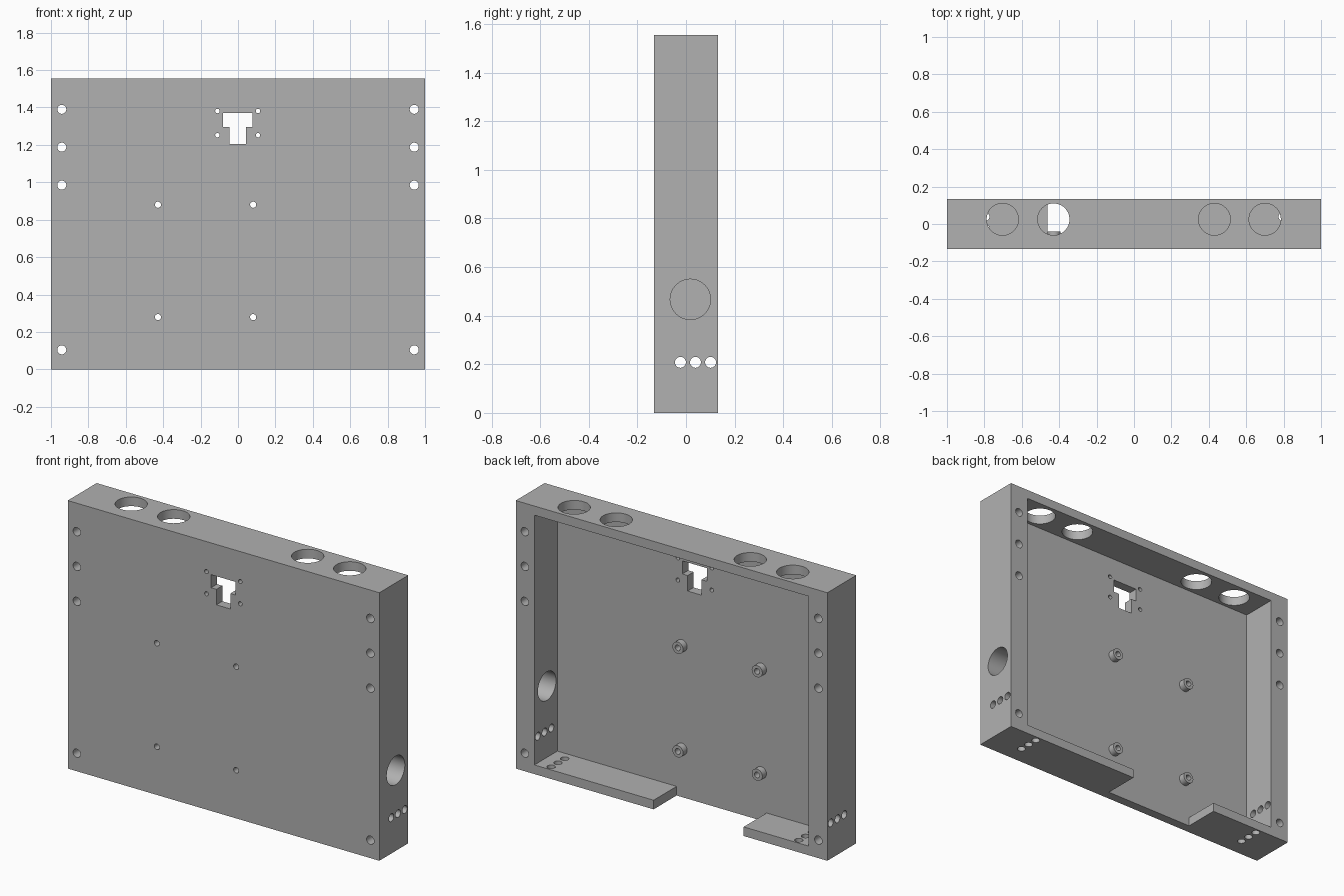
import bpy, bmesh, math
from mathutils import Matrix, Vector

cube = bpy.data.objects.get("Cube")
if cube:
    bpy.data.objects.remove(cube, do_unlink=True)

HALF_D, HEIGHT = 0.1325, 1.555
PANEL_Y = -0.078          # inner face of the front panel
WALL, SIDE = 0.053, 0.12  # top/bottom and side wall thickness

grey = bpy.data.materials.new("plain grey")
grey.use_nodes = True
grey.diffuse_color = (0.44, 0.44, 0.44, 1)
grey.node_tree.nodes["Principled BSDF"].inputs["Base Color"].default_value = (0.44, 0.44, 0.44, 1)


def finish(name, bm):
    bmesh.ops.recalc_face_normals(bm, faces=bm.faces)
    mesh = bpy.data.meshes.new(name)
    bm.to_mesh(mesh)
    bm.free()
    mesh.materials.append(grey)
    obj = bpy.data.objects.new(name, mesh)
    bpy.context.collection.objects.link(obj)
    return obj


def box(name, x0, x1, y0, y1, z0, z1):
    bm = bmesh.new()
    size = Matrix.Diagonal((x1 - x0, y1 - y0, z1 - z0, 1))
    middle = Matrix.Translation(((x0 + x1) / 2, (y0 + y1) / 2, (z0 + z1) / 2))
    bmesh.ops.create_cube(bm, size=1, matrix=middle @ size)
    return finish(name, bm)


def rod(name, start, end, radius, sides=48):
    a, b = Vector(start), Vector(end)
    turn = (b - a).to_track_quat("Z", "Y").to_matrix().to_4x4()
    bm = bmesh.new()
    bmesh.ops.create_cone(bm, cap_ends=True, segments=sides, radius1=radius, radius2=radius,
                          depth=(b - a).length, matrix=Matrix.Translation((a + b) / 2) @ turn)
    return finish(name, bm)


def cut(target, cutter, keep=False):
    cutter.hide_render = True
    mod = target.modifiers.new("cut", "BOOLEAN")
    mod.operation, mod.solver, mod.object = "DIFFERENCE", "EXACT", cutter
    bpy.ops.object.select_all(action="DESELECT")
    bpy.context.view_layer.objects.active = target
    target.select_set(True)
    bpy.ops.object.modifier_apply(modifier=mod.name)
    if not keep:
        bpy.data.objects.remove(cutter, do_unlink=True)


# Enclosure shell, open at the back
body = box("enclosure", -1, 1, -HALF_D, HALF_D, 0, HEIGHT)
cut(body, box("cavity", SIDE - 1, 1 - SIDE, PANEL_Y, 0.3, WALL, HEIGHT - WALL))

# Gap in the floor
cut(body, box("floor_gap", -0.463, 0.115, PANEL_Y, 0.3, -0.1, 0.2))

# Large round openings in the top
for x in (-0.703, -0.43, 0.43, 0.7):
    cut(body, rod("top_hole", (x, 0.025, 1.4), (x, 0.025, 1.7), 0.085, 64))

# Large opening in the left side
cut(body, rod("side_hole", (0.8, 0.018, 0.467), (1.1, 0.018, 0.467), 0.083, 64))

# Rows of three cable holes, in both sides and both floor pieces
for y in (-0.023, 0.039, 0.101):
    for s in (-1, 1):
        cut(body, rod("side_cable_hole", (s * 0.8, y, 0.208), (s * 1.1, y, 0.208), 0.0225, 32))
        cut(body, rod("floor_cable_hole", (s * 0.795, y, -0.1), (s * 0.795, y, 0.1), 0.0225, 32))

# Screw holes running through the side walls from front to back
for z in (0.104, 0.985, 1.188, 1.39):
    for x in (-0.942, 0.942):
        cut(body, rod("screw_hole", (x, -0.2, z), (x, 0.2, z), 0.024, 32))

# T-shaped slot with four small holes around it
bm = bmesh.new()
right = [(0.045, 1.205), (0.045, 1.295), (0.079, 1.295), (0.079, 1.371)]
outline = right + [(-x, z) for x, z in reversed(right)]
face = bm.faces.new([bm.verts.new((x - 0.001, -0.2, z)) for x, z in outline])
grown = bmesh.ops.extrude_face_region(bm, geom=[face])["geom"]
bmesh.ops.translate(bm, vec=(0, 0.2, 0), verts=[v for v in grown if isinstance(v, bmesh.types.BMVert)])
cut(body, finish("t_slot", bm))
for x in (-0.11, 0.107):
    for z in (1.252, 1.381):
        cut(body, rod("small_hole", (x, -0.2, z), (x, 0, z), 0.012, 24))

# Four hollow standoffs behind the panel
parts = [body]
for x in (-0.428, 0.081):
    for z in (0.279, 0.88):
        post = rod("standoff", (x, PANEL_Y, z), (x, -0.04, z), 0.034, 40)
        bore = rod("bore", (x, -0.2, z), (x, 0, z), 0.0165, 24)
        cut(post, bore, keep=True)
        cut(body, bore)
        parts.append(post)

# Smooth round walls, sharp edges
bpy.ops.object.select_all(action="DESELECT")
for part in parts:
    part.select_set(True)
bpy.context.view_layer.objects.active = body
bpy.ops.object.shade_smooth_by_angle(angle=math.radians(30))
